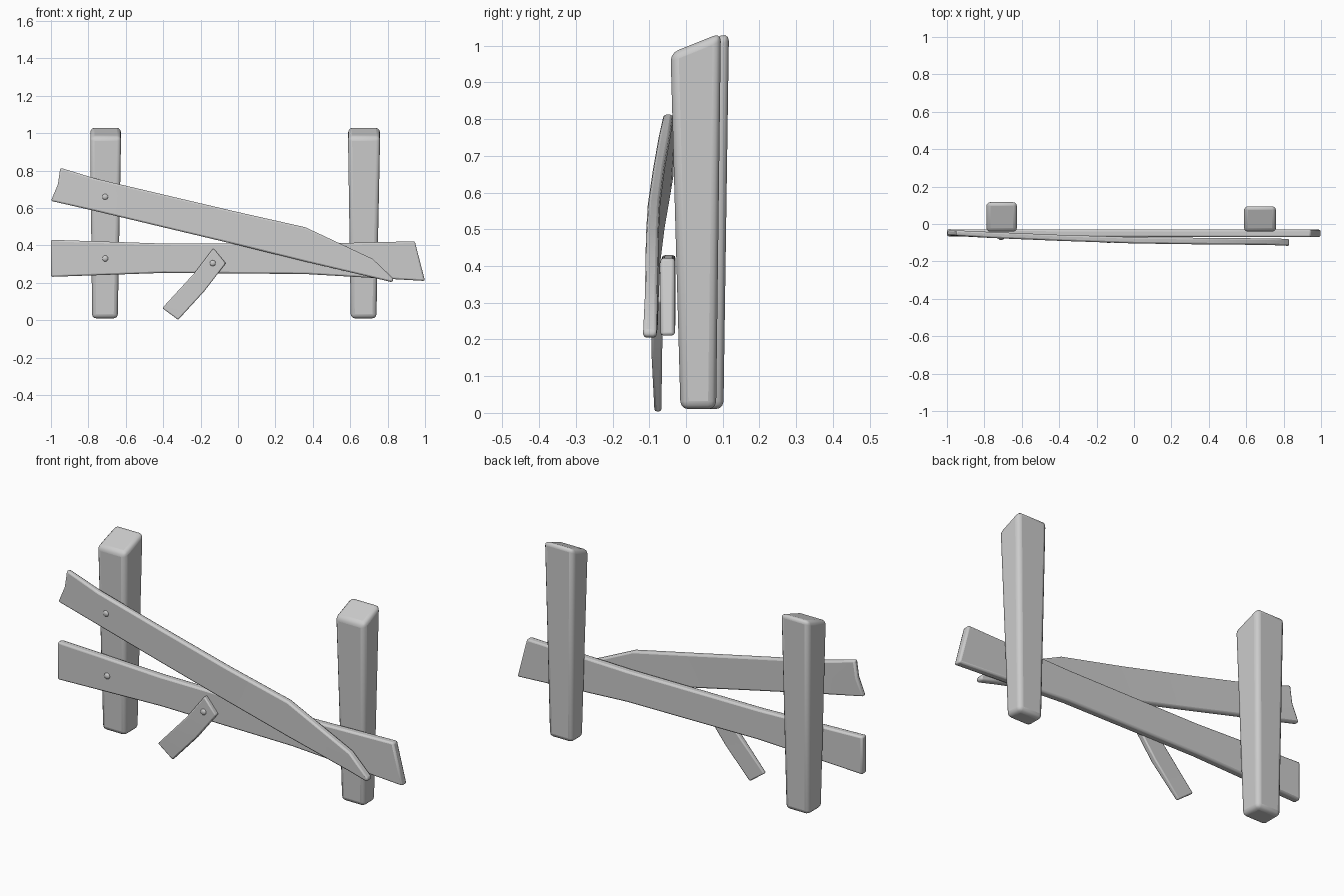
import bpy, bmesh
from mathutils import Vector

if "Cube" in bpy.data.objects:
    bpy.data.objects.remove(bpy.data.objects["Cube"])


def finish(bm, name, bevel, segments):
    bmesh.ops.recalc_face_normals(bm, faces=bm.faces)
    mesh = bpy.data.meshes.new(name)
    bm.to_mesh(mesh)
    bm.free()
    obj = bpy.data.objects.new(name, mesh)
    bpy.context.collection.objects.link(obj)
    if bevel:
        mod = obj.modifiers.new("rounded_edges", 'BEVEL')
        mod.width = bevel
        mod.segments = segments
        mod.limit_method = 'ANGLE'
        mod.angle_limit = 0.7
    bpy.ops.object.select_all(action='DESELECT')
    bpy.context.view_layer.objects.active = obj
    obj.select_set(True)
    bpy.ops.object.shade_smooth_by_angle(angle=0.6)
    return obj


def post(name, top, bottom):
    """Tapered post with a slanted top; top and bottom are (x0, x1, y0, y1)."""
    bm = bmesh.new()
    rings = []
    for (x0, x1, y0, y1), zf, zb in ((bottom, 0.01, 0.01), (top, 0.98, 1.035)):
        rings.append([bm.verts.new(p) for p in
                      ((x0, y0, zf), (x1, y0, zf), (x1, y1, zb), (x0, y1, zb))])
    for i in range(4):
        j = (i + 1) % 4
        bm.faces.new((rings[0][i], rings[0][j], rings[1][j], rings[1][i]))
    for r in rings:
        bm.faces.new(r)
    return finish(bm, name, 0.022, 3)


def plank(name, stations, bevel, notch=0.0):
    """Board through stations (lower x, lower z, upper x, upper z, front y, back y)."""
    bm = bmesh.new()
    rings = []
    for k, (xl, zl, xu, zu, yf, yb) in enumerate(stations):
        xm, zm = (xl + xu) / 2 + (notch if k == 0 else 0), (zl + zu) / 2
        rings.append([bm.verts.new(p) for p in
                      ((xl, yf, zl), (xm, yf, zm), (xu, yf, zu),
                       (xu, yb, zu), (xm, yb, zm), (xl, yb, zl))])
    for a, b in zip(rings, rings[1:]):
        for i in range(6):
            j = (i + 1) % 6
            bm.faces.new((a[i], a[j], b[j], b[i]))
    for r in (rings[0], rings[-1]):
        bm.faces.new((r[0], r[1], r[4], r[5]))
        bm.faces.new((r[1], r[2], r[3], r[4]))
    return finish(bm, name, bevel, 2)


# Posts
post("left_post", (-0.79, -0.625, -0.042, 0.117), (-0.78, -0.643, -0.015, 0.102))
post("right_post", (0.588, 0.76, -0.042, 0.095), (0.603, 0.74, -0.015, 0.082))

# Lower rail
plank("lower_rail", [
    (-1.0, 0.232, -1.0, 0.43, -0.066, -0.028),
    (-0.4, 0.253, -0.4, 0.41, -0.07, -0.03),
    (0.36, 0.247, 0.36, 0.408, -0.07, -0.03),
    (1.0, 0.21, 0.945, 0.422, -0.07, -0.03)], 0.009)

# Fallen upper rail, bowed forward with a broken pointed end
plank("upper_rail", [
    (-1.0, 0.638, -0.95, 0.815, -0.062, -0.034),
    (-0.76, 0.583, -0.76, 0.757, -0.075, -0.043),
    (-0.4, 0.497, -0.4, 0.672, -0.09, -0.058),
    (0.0, 0.402, 0.0, 0.578, -0.104, -0.07),
    (0.36, 0.313, 0.36, 0.497, -0.109, -0.074),
    (0.72, 0.228, 0.72, 0.328, -0.112, -0.077),
    (0.825, 0.203, 0.832, 0.222, -0.117, -0.08)], 0.009, 0.012)

# Broken hanging slat
plank("hanging_slat", [
    (-0.32, 0.002, -0.405, 0.065, -0.086, -0.067),
    (-0.18, 0.155, -0.235, 0.25, -0.094, -0.065),
    (-0.065, 0.305, -0.132, 0.385, -0.092, -0.062)], 0.006)

# Nail heads
for i, (x, y, z) in enumerate(((-0.71, -0.076, 0.66), (-0.71, -0.068, 0.33),
                               (-0.135, -0.092, 0.305))):
    bm = bmesh.new()
    bmesh.ops.create_uvsphere(bm, u_segments=12, v_segments=8, radius=0.016)
    for v in bm.verts:
        v.co = Vector((v.co.x, v.co.y * 0.6, v.co.z)) + Vector((x, y, z))
    finish(bm, f"nail_{i + 1}", 0, 0)
